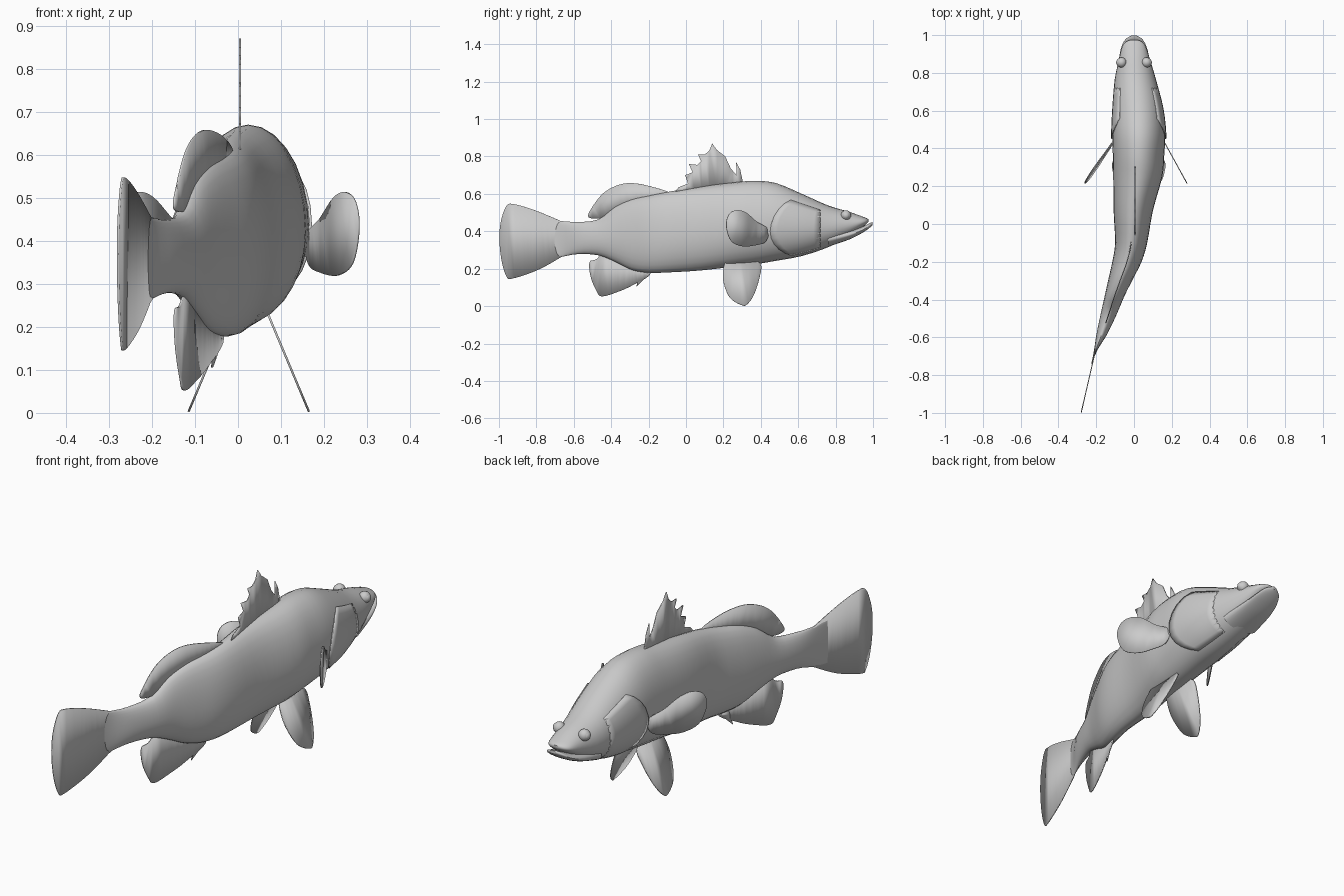
import bpy
import bmesh
import math
from mathutils import Vector

default_cube = bpy.data.objects.get("Cube")
if default_cube:
    bpy.data.objects.remove(default_cube, do_unlink=True)

grey = bpy.data.materials.new("plain grey")
grey.use_nodes = True
grey.diffuse_color = (0.6, 0.6, 0.6, 1)
grey.node_tree.nodes["Principled BSDF"].inputs["Base Color"].default_value = (0.6, 0.6, 0.6, 1)


def catmull(a, b, c, d, t):
    """Smooth blend between vectors b and c."""
    return (b * 2 + (c - a) * t + (a * 2 - b * 5 + c * 4 - d) * t ** 2
            + (b * 3 - a - c * 3 + d) * t ** 3) / 2


def smooth_path(points, steps, closed=False):
    """Resample a list of points into a smooth curve."""
    points = [Vector(p) for p in points]
    count = len(points)

    def pick(i):
        return points[i % count] if closed else points[max(0, min(i, count - 1))]

    result = []
    for i in range(count if closed else count - 1):
        for s in range(steps):
            result.append(catmull(pick(i - 1), pick(i), pick(i + 1), pick(i + 2), s / steps))
    if not closed:
        result.append(points[-1])
    return result


def finish(name, bm, smooth_angle=40):
    """Turn a bmesh into a shaded object."""
    bmesh.ops.recalc_face_normals(bm, faces=bm.faces)
    mesh = bpy.data.meshes.new(name)
    bm.to_mesh(mesh)
    bm.free()
    mesh.materials.append(grey)
    obj = bpy.data.objects.new(name, mesh)
    bpy.context.collection.objects.link(obj)
    bpy.ops.object.select_all(action="DESELECT")
    obj.select_set(True)
    bpy.context.view_layer.objects.active = obj
    bpy.ops.object.shade_smooth_by_angle(angle=math.radians(smooth_angle))
    return obj


def section_point(station, angle, offset=0):
    """Point on the egg-shaped cross-section of a station (y, left x, right x, bottom, top)."""
    y, x_min, x_max, bottom, top = station
    middle = bottom + (top - bottom) * 0.46
    height = (top if math.sin(angle) > 0 else bottom) - middle
    x = (x_min + x_max) / 2 + ((x_max - x_min) / 2 + offset) * math.cos(angle)
    return Vector((x, y, middle + height * abs(math.sin(angle))))


def loft(name, stations, sides=28):
    """Skin a closed tube over the stations."""
    bm = bmesh.new()
    rings = []
    for station in stations:
        rings.append([bm.verts.new(section_point(station, math.tau * k / sides))
                      for k in range(sides)])
    for a, b in zip(rings, rings[1:]):
        for k in range(sides):
            n = (k + 1) % sides
            bm.faces.new((a[k], a[n], b[n], b[k]))
    bm.faces.new(rings[0])
    bm.faces.new(rings[-1])
    return finish(name, bm)


def fin(name, outline, x_of, rounded=True):
    """Thin plate with a side outline in (y, z), bent sideways by x_of(y, z)."""
    if rounded:
        outline = smooth_path(outline, 5, closed=True)
    bm = bmesh.new()
    bm.faces.new([bm.verts.new((0, y, z)) for y, z in outline])
    for k in range(-24, 24):
        bmesh.ops.bisect_plane(bm, geom=bm.verts[:] + bm.edges[:] + bm.faces[:],
                               plane_co=(0, k / 24, 0), plane_no=(0, 1, 0))
    bmesh.ops.triangulate(bm, faces=bm.faces)
    for v in bm.verts:
        v.co.x = x_of(v.co.y, v.co.z)
    obj = finish(name, bm)
    solid = obj.modifiers.new("thickness", "SOLIDIFY")
    solid.thickness = 0.005
    solid.offset = 0
    return obj


# Body: stations of y, left x, right x, bottom, top, bending toward the tail
body_stations = smooth_path([
    (-.74, -.226, -.222, .26, .46),
    (-.67, -.212, -.195, .263, .455),
    (-.58, -.198, -.14, .278, .45),
    (-.47, -.175, -.088, .272, .463),
    (-.38, -.155, -.05, .237, .53),
    (-.29, -.135, -.005, .193, .57),
    (-.2, -.115, .04, .178, .59),
    (-.1, -.1, .07, .18, .61),
    (.07, -.108, .1, .19, .638),
    (.25, -.11, .15, .21, .66),
    (.36, -.112, .16, .222, .67),
    (.48, -.115, .165, .242, .658),
    (.62, -.112, .152, .268, .6),
    (.76, -.103, .118, .315, .538),
    (.87, -.08, .085, .37, .505),
    (.94, -.062, .062, .42, .48),
    (.966, -.04, .04, .44, .47),
    (.975, -.015, .015, .451, .464),
], 3)
loft("body", body_stations)

# Lower jaw, jutting slightly past the snout
loft("lower_jaw", smooth_path([
    (.76, -.09, .1, .318, .4),
    (.87, -.08, .083, .355, .41),
    (.94, -.066, .066, .39, .424),
    (.98, -.043, .043, .417, .443),
    (.998, -.012, .012, .434, .449),
], 3))


def body_at(y):
    """Interpolated body station at a given y."""
    for a, b in zip(body_stations, body_stations[1:]):
        if a[0] <= y <= b[0]:
            return a.lerp(b, (y - a[0]) / (b[0] - a[0]))
    return body_stations[0]


def spine_x(y, z=0):
    """Sideways position of the backbone, carried on through the tail."""
    if y < -.67:
        return -.204 + (y + .67) * .23
    s = body_at(y)
    return (s[1] + s[2]) / 2


# Gill covers and eyes on both sides
for side, label in ((1, "left"), (-1, "right")):
    bm = bmesh.new()
    rows = []
    for i in range(11):
        angle = math.radians(-65 + 11 * i)
        bulge = math.sin(math.pi * i / 10)
        rear = .56 - .11 * bulge
        row = []
        for k in range(8):
            y = rear + (.72 - rear) * k / 7
            a = angle if side > 0 else math.pi - angle
            row.append(bm.verts.new(section_point(body_at(y), a, .007 * (1 - k / 7))))
        rows.append(row)
    for a, b in zip(rows, rows[1:]):
        for k in range(7):
            bm.faces.new((a[k], a[k + 1], b[k + 1], b[k]))
    cover = finish(label + "_gill_cover", bm)
    cover.modifiers.new("thickness", "SOLIDIFY").thickness = .006

    for part, radius, out in (("eye", .022, .073), ("eye_rim", .027, .066)):
        bm = bmesh.new()
        bmesh.ops.create_uvsphere(bm, u_segments=16, v_segments=10, radius=radius)
        bmesh.ops.translate(bm, vec=(side * out, .855, .485), verts=bm.verts)
        finish(label + "_" + part, bm)

# Fins along the middle line
fin("tail_fin", [(-.62, .43), (-.67, .455), (-.81, .513), (-.92, .545), (-.96, .535), (-.99, .45),
                 (-.997, .35), (-.985, .24), (-.96, .16), (-.93, .147), (-.8, .19), (-.68, .255),
                 (-.62, .3)], spine_x)
fin("rear_dorsal_fin", [(-.52, .475), (-.5, .53), (-.44, .605), (-.36, .648), (-.28, .657),
                        (-.17, .635), (-.08, .6), (-.15, .56), (-.35, .5), (-.44, .47)], spine_x)
fin("anal_fin", [(-.515, .235), (-.51, .16), (-.48, .085), (-.45, .052), (-.36, .078),
                 (-.28, .115), (-.19, .175), (-.28, .23), (-.42, .29), (-.48, .25)], spine_x)
fin("spiny_dorsal_fin", [(-.06, .61), (-.04, .635), (.01, .655), (-.005, .7), (.035, .715),
                         (.015, .76), (.06, .755), (.08, .775), (.065, .81), (.1, .81),
                         (.125, .83), (.14, .87), (.165, .835), (.21, .8), (.24, .735),
                         (.27, .7), (.268, .77), (.29, .73), (.305, .66), (.3, .62)],
    lambda y, z: .005, rounded=False)
fin("anal_spine", [(-.24, .19), (-.265, .105), (-.2, .17)], spine_x, rounded=False)

# Paired fins, splayed outward
pectoral = [(.44, .41), (.425, .345), (.37, .325), (.3, .32), (.24, .35), (.215, .43),
            (.23, .49), (.27, .513), (.32, .5), (.38, .45)]
pelvic = [(.2, .2), (.2, .13), (.235, .045), (.3, .005), (.33, .013), (.365, .065),
          (.395, .16), (.395, .23), (.3, .26), (.22, .24)]
for side, label in ((1, "left"), (-1, "right")):
    fin(label + "_pectoral_fin", pectoral,
        lambda y, z: .02 + side * (.137 + (.44 - y) * .55) if side > 0
        else -.11 - (.44 - y) * .66 + (.42 - z) * .1)
    fin(label + "_pelvic_fin", pelvic,
        lambda y, z: .025 + side * (.055 + (.205 - z) * .42))
